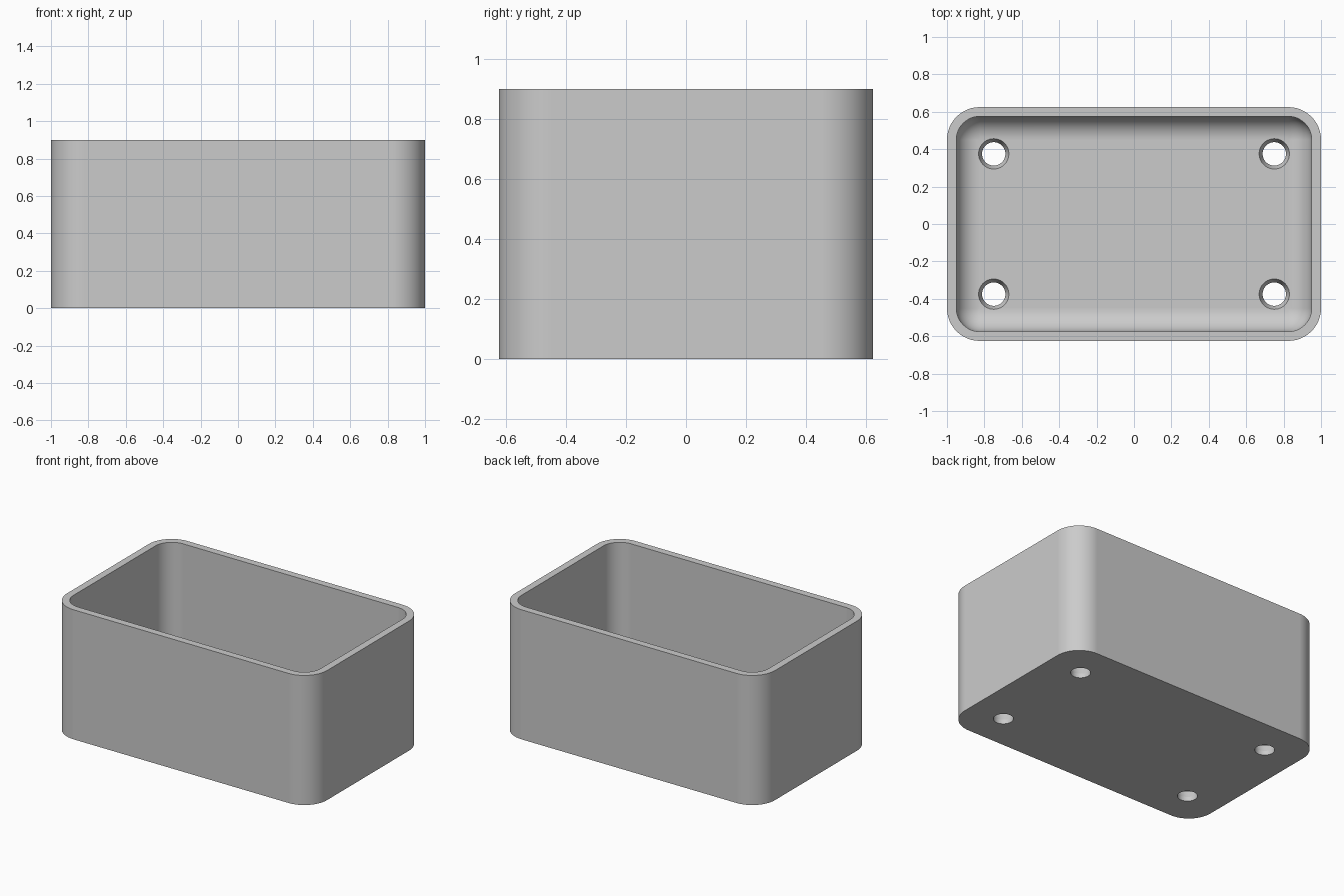
import bpy, bmesh
from math import cos, sin, pi

LENGTH, WIDTH, HEIGHT = 2.0, 1.25, 0.9
WALL, FLOOR = 0.05, 0.08
OUTER_R, INNER_R = 0.175, 0.125
SEGS = 12

if "Cube" in bpy.data.objects:
    bpy.data.objects.remove(bpy.data.objects["Cube"], do_unlink=True)

grey = bpy.data.materials.new("plain grey")
grey.use_nodes = True
colour = (0.6, 0.6, 0.6, 1)
grey.diffuse_color = colour
grey.node_tree.nodes["Principled BSDF"].inputs["Base Color"].default_value = colour


def rounded_ring(inset, radius, z):
    """Points of a rounded rectangle, inset from the outside of the box."""
    points = []
    cx, cy = LENGTH / 2 - inset - radius, WIDTH / 2 - inset - radius
    for quarter, (sx, sy) in enumerate(((1, 1), (-1, 1), (-1, -1), (1, -1))):
        for i in range(SEGS + 1):
            a = (quarter + i / SEGS) * pi / 2
            points.append((sx * cx + radius * cos(a), sy * cy + radius * sin(a), z))
    return points


def circle_ring(x, y, radius, z, sides=48):
    return [(x + radius * cos(2 * pi * i / sides),
             y + radius * sin(2 * pi * i / sides), z) for i in range(sides)]


def loft(bm, rings):
    """Skin a stack of rings and cap both ends."""
    loops = [[bm.verts.new(p) for p in ring] for ring in rings]
    for low, high in zip(loops, loops[1:]):
        for i in range(len(low)):
            j = (i + 1) % len(low)
            bm.faces.new((low[i], low[j], high[j], high[i]))
    bm.faces.new(loops[0][::-1])
    bm.faces.new(loops[-1])


def make_object(name, bm):
    bmesh.ops.remove_doubles(bm, verts=bm.verts, dist=0.00001)
    bmesh.ops.recalc_face_normals(bm, faces=bm.faces)
    mesh = bpy.data.meshes.new(name)
    bm.to_mesh(mesh)
    bm.free()
    mesh.materials.append(grey)
    obj = bpy.data.objects.new(name, mesh)
    bpy.context.collection.objects.link(obj)
    return obj


# Open box: outside wall, rim, inside wall, then the fillet down to the floor
rings = [rounded_ring(0, OUTER_R, 0), rounded_ring(0, OUTER_R, HEIGHT),
         rounded_ring(WALL, INNER_R, HEIGHT)]
for i in range(SEGS + 1):
    a = i / SEGS * pi / 2
    rings.append(rounded_ring(WALL + INNER_R * (1 - cos(a)), INNER_R * cos(a),
                              FLOOR + INNER_R * (1 - sin(a))))
bm = bmesh.new()
loft(bm, rings)
box = make_object("open_box", bm)

# Four countersunk screw holes
bm = bmesh.new()
for x in (-0.75, 0.75):
    for y in (-0.375, 0.375):
        loft(bm, [circle_ring(x, y, r, z) for r, z in
                  ((0.0625, -0.1), (0.0625, 0.03), (0.081, FLOOR), (0.081, 0.2))])
cutter = make_object("hole_cutter", bm)
cutter.hide_render = True

bpy.ops.object.select_all(action="DESELECT")
box.select_set(True)
bpy.context.view_layer.objects.active = box
cut = box.modifiers.new("screw holes", "BOOLEAN")
cut.operation = "DIFFERENCE"
cut.solver = "EXACT"
cut.object = cutter
bpy.ops.object.modifier_apply(modifier=cut.name)
bpy.data.objects.remove(cutter, do_unlink=True)

# Smooth corners, crisp rims, flat walls
bpy.ops.object.shade_smooth_by_angle(angle=pi / 9)
flat = box.modifiers.new("flat walls", "WEIGHTED_NORMAL")
flat.keep_sharp = True
